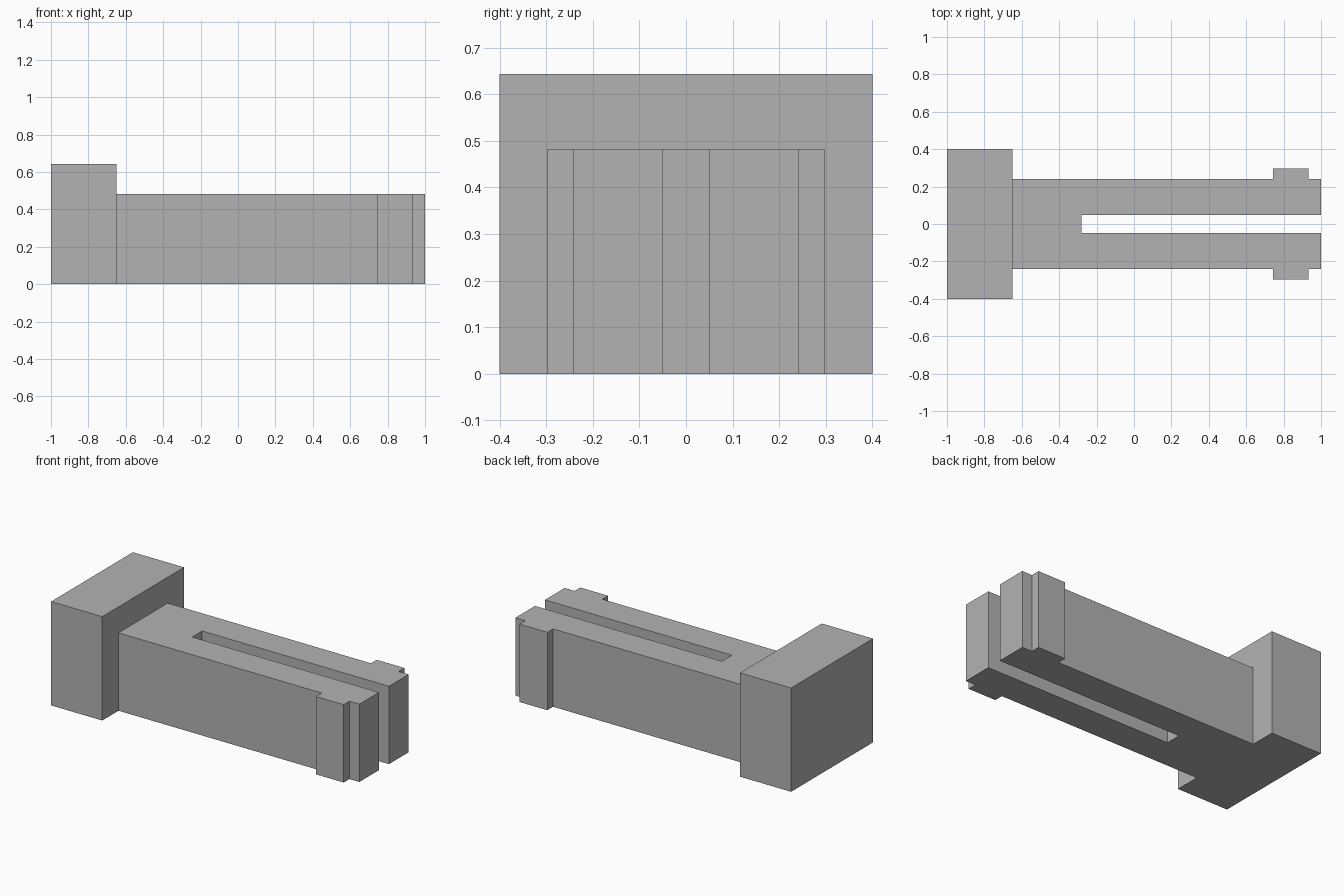
import bpy
import bmesh

cube = bpy.data.objects.get("Cube")
if cube:
    bpy.data.objects.remove(cube, do_unlink=True)

# Single plain grey material
grey = bpy.data.materials.new("plain_grey")
grey.use_nodes = True
colour = (0.45, 0.45, 0.45, 1.0)
grey.diffuse_color = colour
grey.node_tree.nodes["Principled BSDF"].inputs["Base Color"].default_value = colour


def extrude_outline(name, outline, height):
    """Raise a flat outline from the ground into a solid prism."""
    bm = bmesh.new()
    base = bm.faces.new([bm.verts.new((x, y, 0)) for x, y in outline])
    raised = bmesh.ops.extrude_face_region(bm, geom=[base], use_keep_orig=True)
    top = [g for g in raised["geom"] if isinstance(g, bmesh.types.BMVert)]
    bmesh.ops.translate(bm, verts=top, vec=(0, 0, height))
    bmesh.ops.recalc_face_normals(bm, faces=bm.faces)
    mesh = bpy.data.meshes.new(name)
    bm.to_mesh(mesh)
    bm.free()
    mesh.materials.append(grey)
    obj = bpy.data.objects.new(name, mesh)
    bpy.context.collection.objects.link(obj)
    return obj


HEAD_END, SLOT_START, TIP = -0.65, -0.28, 1.0
SLOT_Y, SIDE_Y, CATCH_Y = 0.049, 0.241, 0.297
CATCH_START, CATCH_END = 0.742, 0.932

# Head block
extrude_outline("head_block", [(-1, -0.4), (HEAD_END, -0.4), (HEAD_END, 0.4), (-1, 0.4)], 0.643)

# Slotted shank: one prong with its side catch, mirrored around the slot
prong = [
    (SLOT_START, SLOT_Y), (TIP, SLOT_Y), (TIP, SIDE_Y),
    (CATCH_END, SIDE_Y), (CATCH_END, CATCH_Y),
    (CATCH_START, CATCH_Y), (CATCH_START, SIDE_Y), (HEAD_END, SIDE_Y),
]
mirrored = [(x, -y) for x, y in reversed(prong)]
extrude_outline("slotted_shank", prong + mirrored, 0.482)
